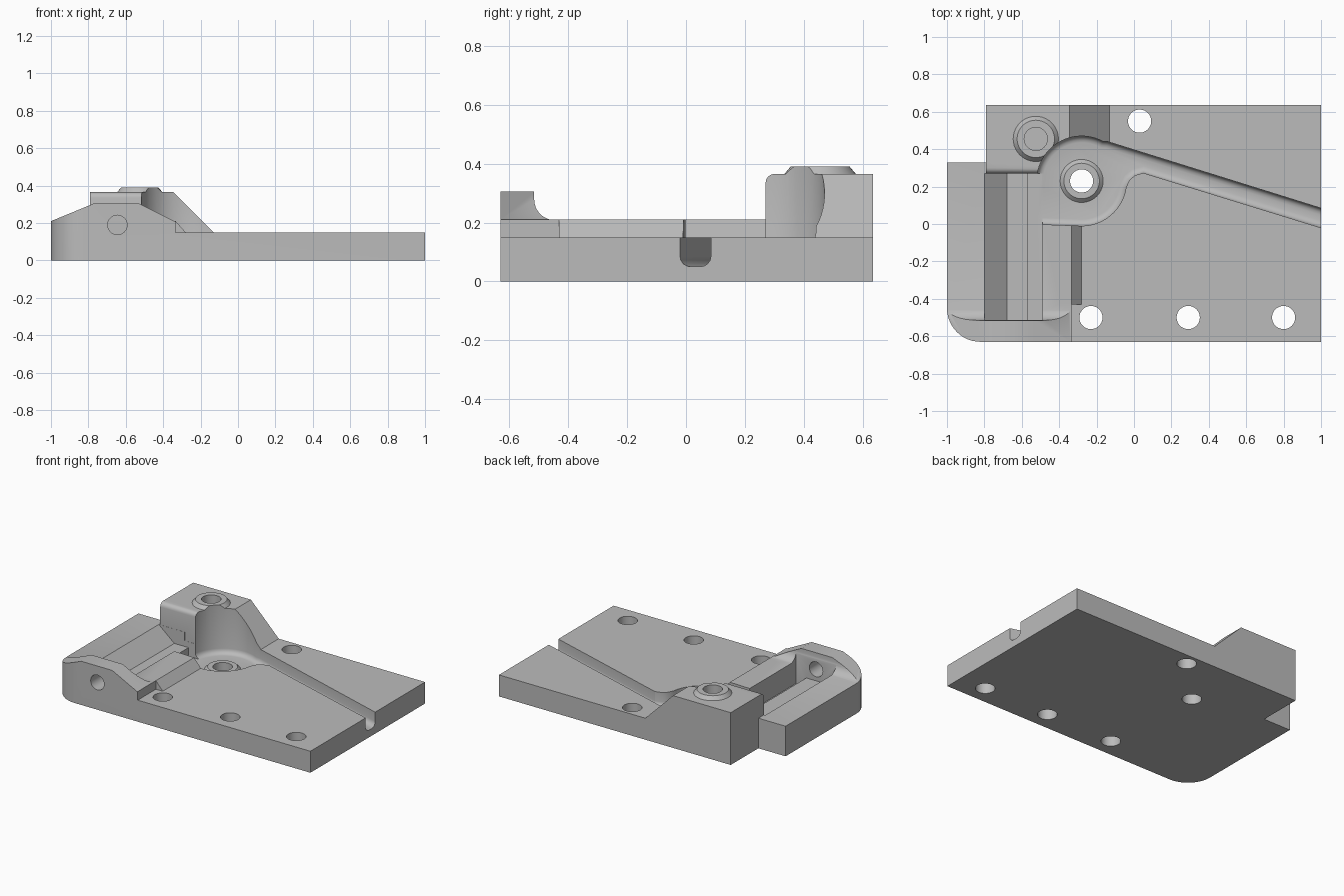
import bpy, bmesh
from math import cos, sin, radians

if "Cube" in bpy.data.objects:
    bpy.data.objects.remove(bpy.data.objects["Cube"])

grey = bpy.data.materials.new("machined grey")
grey.use_nodes = True
colour = (0.5, 0.5, 0.5, 1)
grey.diffuse_color = colour
grey.node_tree.nodes["Principled BSDF"].inputs["Base Color"].default_value = colour


def arc(cx, cy, r, start, end, n=12):
    angles = [radians(start + (end - start) * i / n) for i in range(n + 1)]
    return [(cx + r * cos(a), cy + r * sin(a)) for a in angles]


def prism(name, outline, axis, low, high, round_edges=None, radius=0.03):
    """Extrude a 2D outline along an axis, optionally rounding chosen edges."""
    place = {"x": lambda a, b, t: (t, a, b),
             "y": lambda a, b, t: (a, t, b),
             "z": lambda a, b, t: (a, b, t)}[axis]
    bm = bmesh.new()
    lower = [bm.verts.new(place(a, b, low)) for a, b in outline]
    upper = [bm.verts.new(place(a, b, high)) for a, b in outline]
    bm.faces.new(lower)
    bm.faces.new(upper)
    n = len(outline)
    for i in range(n):
        j = (i + 1) % n
        bm.faces.new((lower[i], lower[j], upper[j], upper[i]))
    bmesh.ops.recalc_face_normals(bm, faces=bm.faces)
    if round_edges:
        edges = [e for e in bm.edges if all(round_edges(v.co) for v in e.verts)]
        bmesh.ops.bevel(bm, geom=edges, offset=radius, segments=4, profile=0.5,
                        affect="EDGES", clamp_overlap=False)
    return finish(name, bm)


def cone(name, x, y, low, high, r_low, r_high):
    bm = bmesh.new()
    bmesh.ops.create_cone(bm, cap_ends=True, segments=40, radius1=r_low,
                          radius2=r_high, depth=high - low)
    bmesh.ops.translate(bm, verts=bm.verts, vec=(x, y, (low + high) / 2))
    return finish(name, bm)


def finish(name, bm):
    mesh = bpy.data.meshes.new(name)
    bm.to_mesh(mesh)
    bm.free()
    mesh.materials.append(grey)
    obj = bpy.data.objects.new(name, mesh)
    bpy.context.collection.objects.link(obj)
    return obj


def combine(target, other, operation):
    """Apply a boolean and discard the helper part."""
    other.hide_render = True
    mod = target.modifiers.new("join", "BOOLEAN")
    mod.object, mod.operation, mod.solver = other, operation, "EXACT"
    bpy.context.view_layer.objects.active = target
    bpy.ops.object.modifier_apply(modifier=mod.name)
    bpy.data.objects.remove(other)


# Flat plate, oversize until trimmed by the footprint
body = prism("base_plate", [(-1.1, -0.7), (1.1, -0.7), (1.1, 0.7), (-1.1, 0.7)],
             "z", -0.1, 0.15)

# Raised left rim and pad, with the pad's sloping side
rim = prism("rim", [(-1.1, -0.7), (-0.333, -0.7), (-0.333, 0), (-0.6, 0),
                    (-0.6, 0.27), (-0.79, 0.27), (-0.79, 0.4), (-1.1, 0.4)],
            "z", -0.1, 0.21)
pad_slope = prism("pad_slope", [(-0.4, -0.1), (-0.28, -0.1), (-0.28, 0.15),
                                (-0.333, 0.21), (-0.4, 0.21)], "y", -0.43, 0)

# Front wall: sloped ends and a concave inner foot
wall = prism("front_wall", [(-1.1, -0.1), (-0.333, -0.1), (-0.333, 0.206),
                            (-0.53, 0.305), (-0.77, 0.305), (-1.1, 0.169)],
             "y", -0.7, -0.4)
wall_section = prism("wall_section", [(-0.75, -0.2), (-0.75, 0.5), (-0.515, 0.5)]
                     + arc(-0.445, 0.278, 0.07, 180, 270, 8) + [(-0.445, -0.2)],
                     "x", -1.2, 0)
combine(wall, wall_section, "INTERSECT")

# Tall rear block with a ramp, and its boss
block = prism("rear_block", [(-0.79, -0.1), (-0.13, -0.1), (-0.13, 0.15),
                             (-0.345, 0.365), (-0.79, 0.365)], "y", 0.27, 0.7,
              lambda c: c.y < 0.3 and c.z > 0.3)
boss = cone("block_boss", -0.525, 0.455, 0.34, 0.39, 0.142, 0.1)

for part in (rim, pad_slope, wall, block, boss):
    combine(body, part, "UNION")

# Trim to the footprint with its rounded front corner and rear notch
footprint = prism("footprint", [(1, -0.63), (1, 0.635), (-0.79, 0.635),
                                (-0.79, 0.33), (-1, 0.33)]
                  + arc(-0.82, -0.45, 0.18, 180, 270), "z", 0, 1)
combine(body, footprint, "INTERSECT")

# Round pocket running out into the slanted groove
pocket = prism("pocket", [(-0.55, 0)] + arc(-0.28, 0.23, 0.24, -90, -8, 16)
               + [(-0.024, 0.235), (0.005, 0.26), (0.05, 0.273),
                  (1.2, -0.082), (1.2, 0.022), (-0.14, 0.44)]
               + arc(-0.28, 0.23, 0.24, 62, 180, 24) + [(-0.55, 0.23)],
               "z", 0.05, 0.8, lambda c: c.z < 0.06, 0.035)
combine(body, pocket, "DIFFERENCE")

# Long stepped channel beside the rim
channel = prism("channel", [(-0.8, 0.21), (-0.8, 0.8), (-0.49, 0.8), (-0.49, 0.05),
                            (-0.57, 0.05), (-0.57, 0.11), (-0.68, 0.11)],
                "y", -0.513, 0.269)
combine(body, channel, "DIFFERENCE")

combine(body, cone("pivot_boss", -0.28, 0.23, 0.03, 0.07, 0.135, 0.095), "UNION")

# Plate holes, pivot hole, blind boss hole and pin hole
for x, y, low in ((0.03, 0.55, -0.1), (-0.23, -0.5, -0.1), (0.29, -0.5, -0.1),
                  (0.8, -0.5, -0.1), (-0.28, 0.23, -0.1), (-0.525, 0.455, 0.2)):
    combine(body, cone("hole", x, y, low, 0.8, 0.062, 0.062), "DIFFERENCE")
pin = prism("pin_hole", arc(-0.645, 0.19, 0.052, 0, 345, 23), "y", -0.8, -0.45)
combine(body, pin, "DIFFERENCE")

body.name = "mounting_base"
bpy.ops.object.select_all(action="DESELECT")
body.select_set(True)
bpy.context.view_layer.objects.active = body
bpy.ops.object.shade_smooth_by_angle(angle=radians(30))
